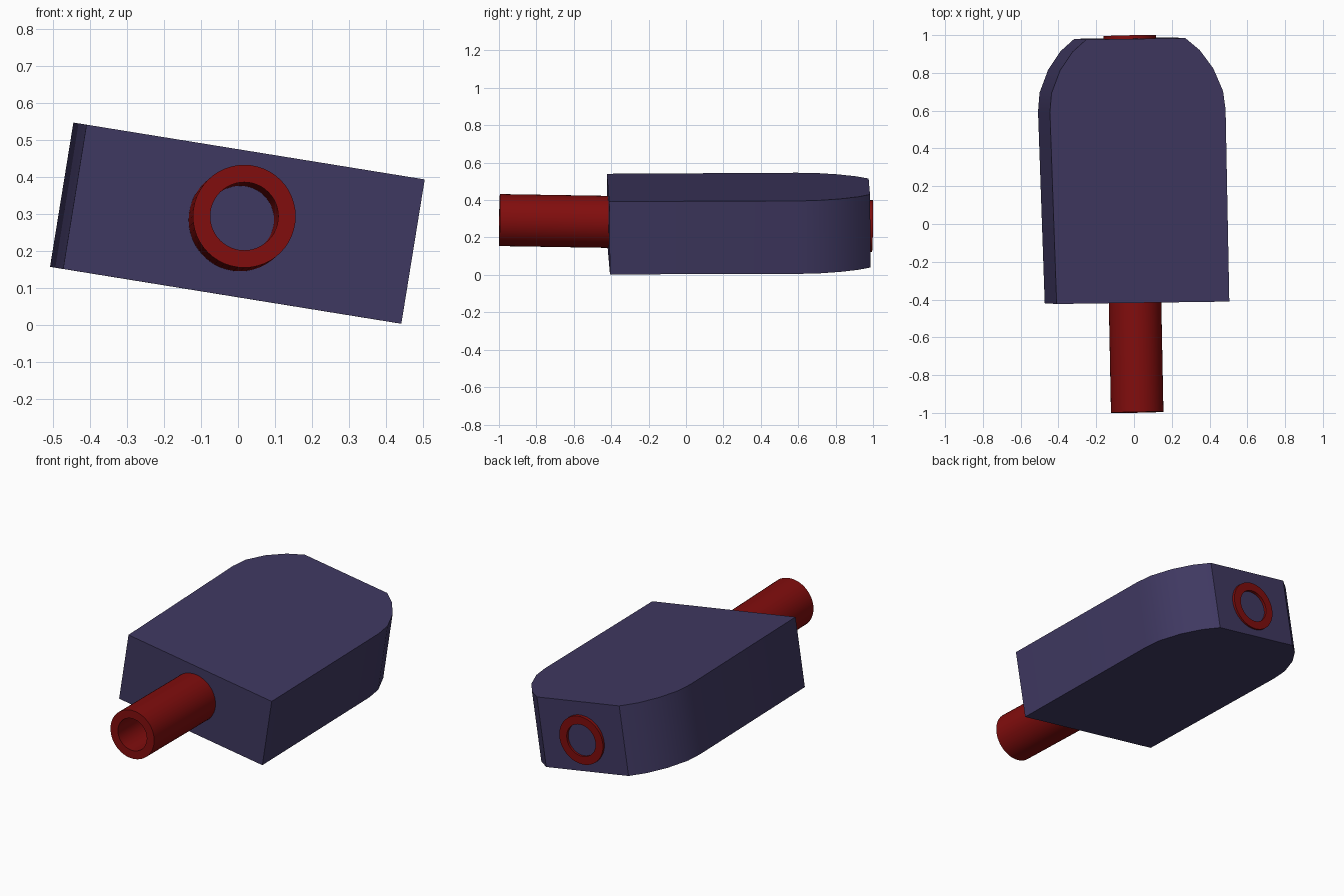
import bpy, bmesh, math
from mathutils import Vector

if "Cube" in bpy.data.objects:
    bpy.data.objects.remove(bpy.data.objects["Cube"])


def material(name, rgb):
    m = bpy.data.materials.new(name)
    m.diffuse_color = (*rgb, 1)
    m.use_nodes = True
    m.node_tree.nodes["Principled BSDF"].inputs["Base Color"].default_value = m.diffuse_color
    return m


def finish(name, bm, mat):
    bmesh.ops.recalc_face_normals(bm, faces=bm.faces)
    me = bpy.data.meshes.new(name)
    bm.to_mesh(me)
    bm.free()
    me.materials.append(mat)
    ob = bpy.data.objects.new(name, me)
    bpy.context.collection.objects.link(ob)
    bpy.ops.object.select_all(action='DESELECT')
    ob.select_set(True)
    bpy.context.view_layer.objects.active = ob
    bpy.ops.object.shade_smooth_by_angle(angle=math.radians(30))
    return ob


purple = material("dark purple", (0.050, 0.040, 0.120))
red = material("deep red", (0.220, 0.004, 0.004))

# Body: outline of (half width, length position), mirrored, rolled about y
half = [(0.463, -0.415), (0.471, 0.60), (0.460, 0.70), (0.411, 0.82),
        (0.341, 0.918), (0.266, 0.982)]
outline = half + [(-h, v) for h, v in reversed(half)]
roll = math.radians(9.2)
c, s = math.cos(roll), math.sin(roll)


def body_point(u, v, w):
    t = (v + 0.415) / 1.4
    return Vector((0.016 - 0.038 * t + c * u + s * w,
                   v + 0.014 * u - 0.01 * w,
                   0.2715 + 0.006 * t - s * u + c * w))


bm = bmesh.new()
low, high = [[bm.verts.new(body_point(u, v, w)) for u, v in outline]
             for w in (-0.1975, 0.1975)]
bm.faces.new(low)
bm.faces.new(high)
n = len(outline)
for i in range(n):
    j = (i + 1) % n
    bm.faces.new((low[i], low[j], high[j], high[i]))
finish("body", bm, purple)

# Pipe: hollow tube running right through the body, slightly tilted
front, back = Vector((0.017, -0.997, 0.293)), Vector((-0.022, 0.997, 0.260))
turn = (back - front).to_track_quat('Z', 'Y')
SIDES = 48
bm = bmesh.new()
rings = []
for centre, r in ((front, 0.139), (back, 0.139), (back, 0.092), (front, 0.092)):
    rings.append([bm.verts.new(centre + turn @ Vector(
        (r * math.cos(a), r * math.sin(a), 0)))
        for a in (2 * math.pi * k / SIDES for k in range(SIDES))])
for k in range(4):
    a, b = rings[k], rings[(k + 1) % 4]
    for i in range(SIDES):
        j = (i + 1) % SIDES
        bm.faces.new((a[i], a[j], b[j], b[i]))
finish("pipe", bm, red)
